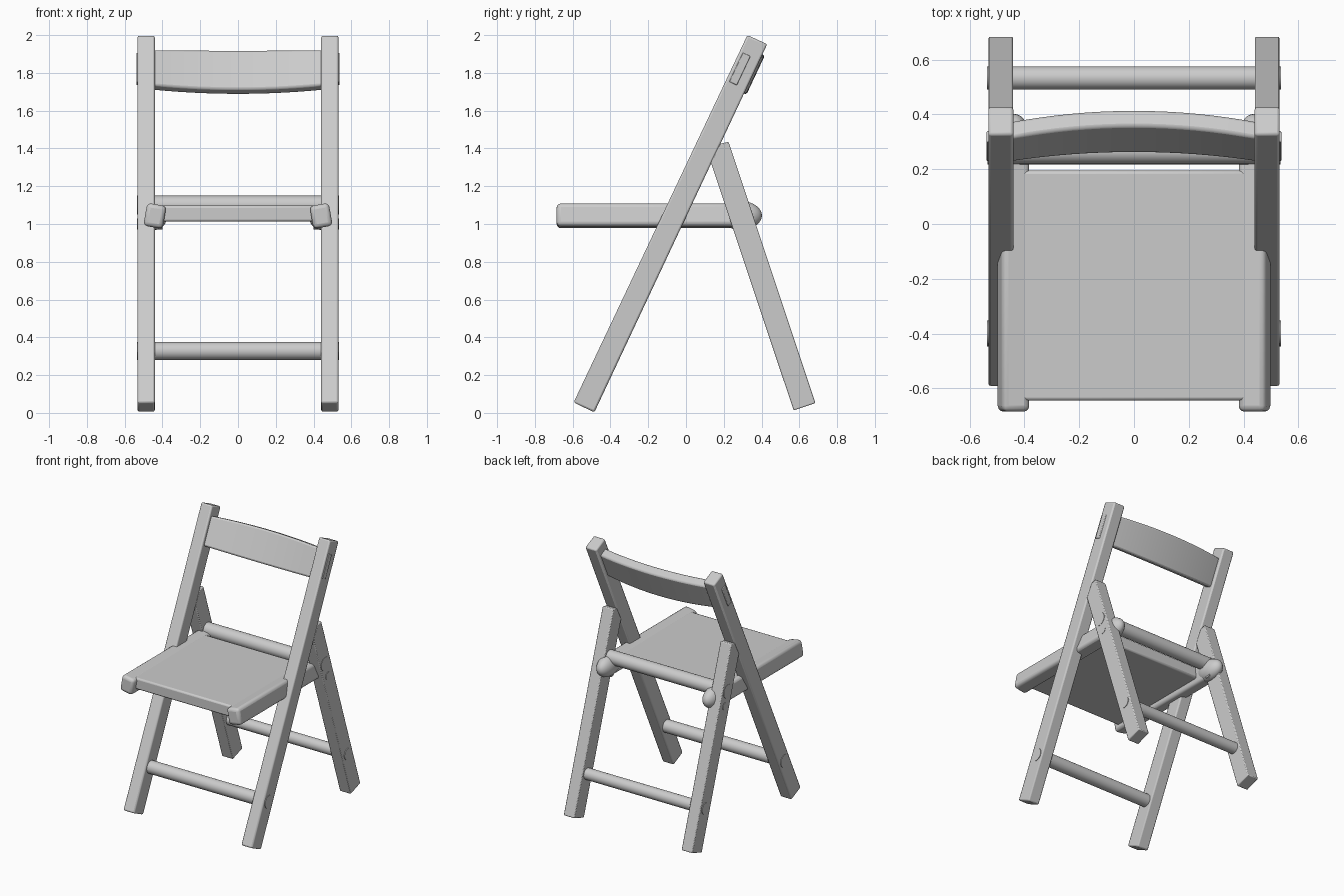
import bpy
import bmesh
import math
from mathutils import Vector, Matrix

old = bpy.data.objects.get("Cube")
if old:
    bpy.data.objects.remove(old, do_unlink=True)

grey = bpy.data.materials.new("plain_grey")
grey.use_nodes = True
colour = (0.6, 0.6, 0.6, 1)
grey.diffuse_color = colour
grey.node_tree.nodes["Principled BSDF"].inputs["Base Color"].default_value = colour


def finish(name, bm, bevel=0.0, segments=2):
    """Turn a bmesh into a softly bevelled, smooth shaded object."""
    bmesh.ops.recalc_face_normals(bm, faces=bm.faces)
    mesh = bpy.data.meshes.new(name)
    bm.to_mesh(mesh)
    bm.free()
    mesh.materials.append(grey)
    obj = bpy.data.objects.new(name, mesh)
    bpy.context.collection.objects.link(obj)
    if bevel:
        mod = obj.modifiers.new("soft_edges", "BEVEL")
        mod.width = bevel
        mod.segments = segments
        mod.limit_method = "ANGLE"
    bpy.ops.object.select_all(action="DESELECT")
    obj.select_set(True)
    bpy.context.view_layer.objects.active = obj
    bpy.ops.object.shade_smooth_by_angle(angle=math.radians(35))
    return obj


def side_prism(name, profile, x0, x1, bevel):
    """Extrude a side profile of (y, z) points across x."""
    bm = bmesh.new()
    face = bm.faces.new([bm.verts.new((x0, y, z)) for y, z in profile])
    new = bmesh.ops.extrude_face_region(bm, geom=[face])["geom"]
    verts = [v for v in new if isinstance(v, bmesh.types.BMVert)]
    bmesh.ops.translate(bm, verts=verts, vec=(x1 - x0, 0, 0))
    return finish(name, bm, bevel)


def box(name, centre, size, bevel, tilt=0.0, segments=2):
    bm = bmesh.new()
    mat = (Matrix.Translation(centre) @ Matrix.Rotation(tilt, 4, "Y")
           @ Matrix.Diagonal((*size, 1)))
    bmesh.ops.create_cube(bm, size=1, matrix=mat)
    return finish(name, bm, bevel, segments)


def rod(name, x0, x1, y, z, radius):
    """Round bar lying along x."""
    bm = bmesh.new()
    mat = Matrix.Translation(((x0 + x1) / 2, y, z)) @ Matrix.Rotation(math.pi / 2, 4, "Y")
    bmesh.ops.create_cone(bm, cap_ends=True, segments=32, radius1=radius,
                          radius2=radius, depth=abs(x1 - x0), matrix=mat)
    return finish(name, bm)


front_leg = [(-0.595, 0.055), (-0.485, 0.003), (0.43, 1.952), (0.325, 2.0)]
rear_leg = [(0.57, 0.013), (0.685, 0.052), (0.225, 1.435), (0.18, 1.425), (0.13, 1.33)]

for side, s in (("left", 1), ("right", -1)):
    # Legs
    side_prism(side + "_front_leg", front_leg, s * 0.44, s * 0.532, 0.01)
    side_prism(side + "_rear_leg", rear_leg, s * 0.441, s * 0.531, 0.006)
    # Tilted seat rail with its rounded rear end
    box(side + "_seat_rail", (s * 0.44, -0.21, 1.043), (0.103, 0.95, 0.122),
        0.022, s * math.radians(-10), 3)
    bm = bmesh.new()
    mat = Matrix.Translation((s * 0.437, 0.29, 1.045)) @ Matrix.Diagonal((0.062, 0.112, 0.076, 1))
    bmesh.ops.create_uvsphere(bm, u_segments=32, v_segments=16, radius=1, matrix=mat)
    finish(side + "_rail_end", bm)
    # Pivot peg
    rod(side + "_pivot_peg", s * 0.40, s * 0.534, 0.30, 1.0, 0.028)

# Seat panel
box("seat_panel", (0, -0.225, 1.055), (0.86, 0.84, 0.085), 0.012)

# Cross bars, their ends just proud of the legs
rod("seat_rear_bar", -0.534, 0.534, 0.268, 1.10, 0.05)
rod("front_cross_bar", -0.536, 0.536, -0.40, 0.328, 0.047)
rod("rear_cross_bar", -0.536, 0.536, 0.533, 0.328, 0.042)

# Curved backrest, leaning with the front legs
along = Vector((0, 0.425, 0.905))
across = Vector((0, 0.905, -0.425))


def backrest_section(x, tenon):
    bow = 1 - (x / 0.44) ** 2
    centre = Vector((x, 0.302 + 0.036 * bow, 1.815 - 0.012 * bow))
    height, depth = (0.085, 0.022) if tenon else (0.105 + 0.01 * bow, 0.034)
    return [centre + along * a * height + across * b * depth
            for a, b in ((1, 1), (1, -1), (-1, -1), (-1, 1))]


def loft(name, stations, tenon, bevel):
    bm = bmesh.new()
    rings = [[bm.verts.new(p) for p in backrest_section(x, tenon)] for x in stations]
    for r0, r1 in zip(rings, rings[1:]):
        for i in range(4):
            j = (i + 1) % 4
            bm.faces.new((r0[i], r0[j], r1[j], r1[i]))
    bm.faces.new(rings[0])
    bm.faces.new(rings[-1])
    finish(name, bm, bevel)


loft("backrest", [-0.45 + 0.9 * i / 16 for i in range(17)], False, 0.012)
for side, s in (("left", 1), ("right", -1)):
    loft(side + "_backrest_tenon", [s * 0.43, s * 0.538], True, 0.004)
